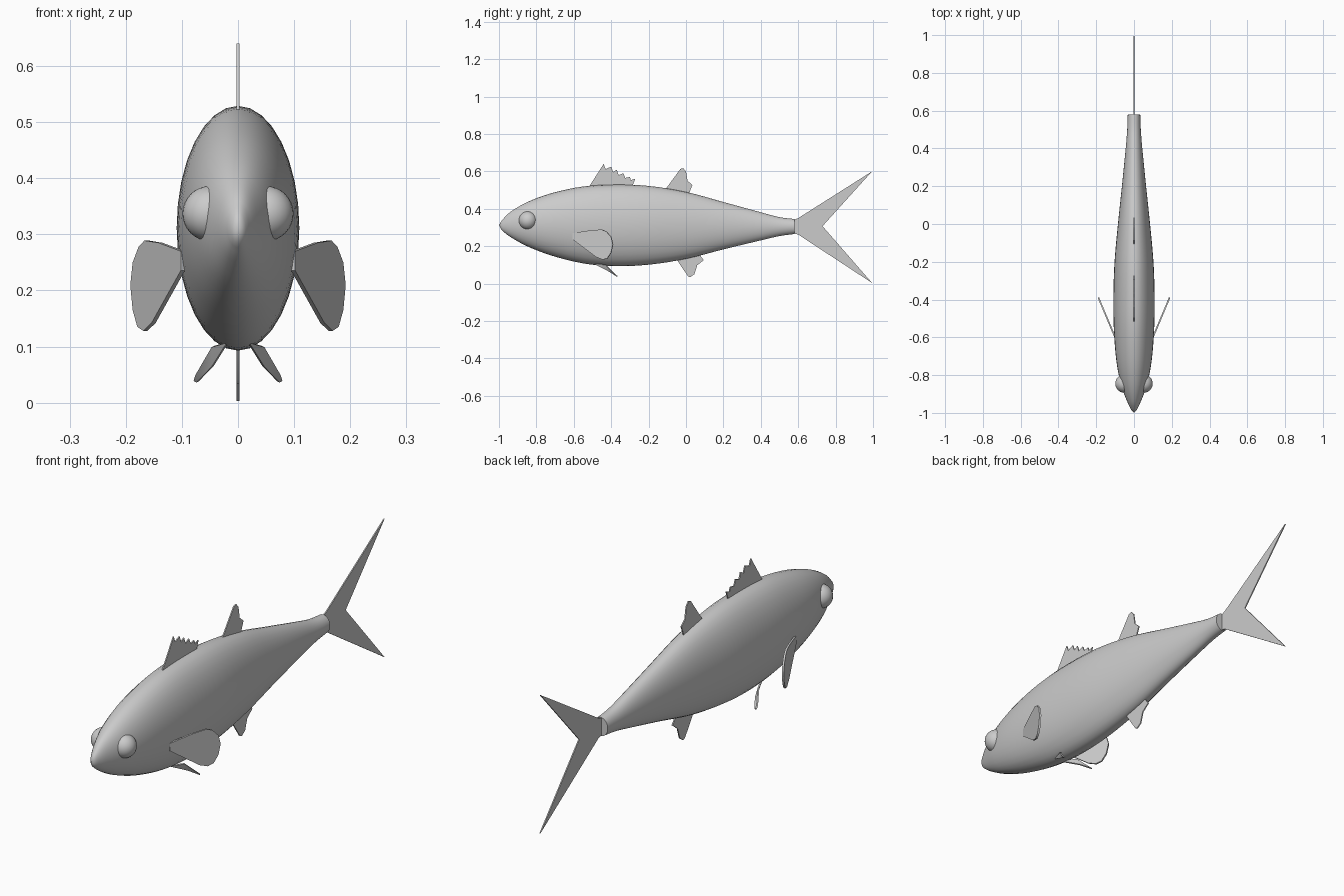
import bpy, bmesh, math
from mathutils import Vector

cube = bpy.data.objects.get("Cube")
if cube:
    bpy.data.objects.remove(cube, do_unlink=True)

grey = bpy.data.materials.new("Fish grey")
grey.use_nodes = True
grey.diffuse_color = (0.6, 0.6, 0.6, 1)
grey.node_tree.nodes["Principled BSDF"].inputs["Base Color"].default_value = (0.6, 0.6, 0.6, 1)


def finish(name, bm, angle=40):
    bmesh.ops.recalc_face_normals(bm, faces=bm.faces)
    mesh = bpy.data.meshes.new(name)
    bm.to_mesh(mesh)
    bm.free()
    mesh.materials.append(grey)
    obj = bpy.data.objects.new(name, mesh)
    bpy.context.collection.objects.link(obj)
    bpy.ops.object.select_all(action='DESELECT')
    obj.select_set(True)
    bpy.context.view_layer.objects.active = obj
    bpy.ops.object.shade_smooth_by_angle(angle=math.radians(angle))
    return obj


def spline(points, steps):
    """Catmull-Rom curve through the points."""
    pts = [Vector(p) for p in points]
    pts = [2 * pts[0] - pts[1]] + pts + [2 * pts[-1] - pts[-2]]
    out = []
    for a, b, c, d in zip(pts, pts[1:], pts[2:], pts[3:]):
        for i in range(steps):
            t = i / steps
            out.append(0.5 * (2 * b + (c - a) * t + (2 * a - 5 * b + 4 * c - d) * t * t
                              + (3 * b - a - 3 * c + d) * t ** 3))
    return out + [pts[-2]]


def plate(name, outline, thickness):
    """Thin fin: a flat outline given thickness about its own plane."""
    bm = bmesh.new()
    face = bm.faces.new([bm.verts.new(p) for p in outline])
    face.normal_update()
    normal = face.normal.copy()
    bmesh.ops.translate(bm, verts=bm.verts, vec=-normal * thickness / 2)
    ext = bmesh.ops.extrude_face_region(bm, geom=[face], use_keep_orig=True)
    moved = [v for v in ext["geom"] if isinstance(v, bmesh.types.BMVert)]
    bmesh.ops.translate(bm, verts=moved, vec=normal * thickness)
    bmesh.ops.triangulate(bm, faces=[f for f in bm.faces if len(f.verts) > 4])
    return finish(name, bm)


# Body: elliptical rings (y, top z, bottom z, half width)
profile = [(-0.985, 0.338, 0.285, 0.014), (-0.94, 0.382, 0.25, 0.036), (-0.85, 0.435, 0.2, 0.069),
           (-0.72, 0.483, 0.15, 0.094), (-0.55, 0.519, 0.108, 0.107), (-0.38, 0.529, 0.093, 0.109),
           (-0.2, 0.522, 0.101, 0.103), (0, 0.49, 0.132, 0.085), (0.2, 0.436, 0.183, 0.064),
           (0.4, 0.381, 0.231, 0.044), (0.5, 0.355, 0.254, 0.036), (0.58, 0.345, 0.265, 0.033)]
sides = 32
bm = bmesh.new()
rings = []
for y, top, low, half in spline(profile, 4):
    ring = []
    for i in range(sides):
        a = 2 * math.pi * i / sides
        ring.append(bm.verts.new((half * math.cos(a), y,
                                  (top + low) / 2 + (top - low) / 2 * math.sin(a))))
    rings.append(ring)
for a, b in zip(rings, rings[1:]):
    for i in range(sides):
        j = (i + 1) % sides
        bm.faces.new((a[i], a[j], b[j], b[i]))
nose = bm.verts.new((0, -1, 0.312))
for i in range(sides):
    bm.faces.new((nose, rings[0][i], rings[0][(i + 1) % sides]))
bm.faces.new(rings[-1])
finish("body", bm, 60)

# Fins on the middle plane, as (y, z) outlines
middle_fins = {
    "front_dorsal_fin": [(-0.53, 0.5), (-0.44, 0.64), (-0.43, 0.612), (-0.4, 0.625), (-0.39, 0.597),
                         (-0.37, 0.608), (-0.36, 0.58), (-0.335, 0.59), (-0.325, 0.565),
                         (-0.3, 0.57), (-0.295, 0.553), (-0.272, 0.56), (-0.29, 0.51)],
    "rear_dorsal_fin": [(-0.12, 0.49), (-0.03, 0.613), (-0.015, 0.617), (0, 0.6), (0.008, 0.55),
                        (0.034, 0.527), (0.012, 0.47)],
    "anal_fin": [(-0.065, 0.15), (0.01, 0.04), (0.022, 0.034), (0.045, 0.05), (0.06, 0.098),
                 (0.095, 0.125), (0.065, 0.165)],
    "tail_fin": [(0.57, 0.338), (0.6, 0.35), (0.995, 0.6), (0.73, 0.307), (0.995, 0.003), (0.6, 0.262),
                 (0.57, 0.27)],
}
for name, outline in middle_fins.items():
    plate(name, [(0, y, z) for y, z in outline], 0.005)

# Paired parts: eyes, pectoral fins, pelvic fins
pectoral = [(-0.605, 0.27), (-0.605, 0.236), (-0.48, 0.142), (-0.445, 0.128), (-0.42, 0.135),
            (-0.4, 0.165), (-0.39, 0.21), (-0.4, 0.25), (-0.425, 0.278), (-0.45, 0.289), (-0.51, 0.285)]
pelvic = [(0.018, -0.495, 0.108), (0.045, -0.43, 0.1), (0.074, -0.38, 0.05), (0.077, -0.368, 0.04),
          (0.072, -0.367, 0.037), (0.045, -0.41, 0.065)]
for side, s in (("left", 1), ("right", -1)):
    bm = bmesh.new()
    bmesh.ops.create_uvsphere(bm, u_segments=24, v_segments=16, radius=0.049)
    bmesh.ops.translate(bm, verts=bm.verts, vec=(s * 0.05, -0.845, 0.337))
    finish(side + "_eye", bm, 60)
    plate(side + "_pectoral_fin",
          [(s * (0.098 + 0.42 * (y + 0.605)), y, z) for y, z in pectoral], 0.008)
    plate(side + "_pelvic_fin", [(s * x, y, z) for x, y, z in pelvic], 0.006)
